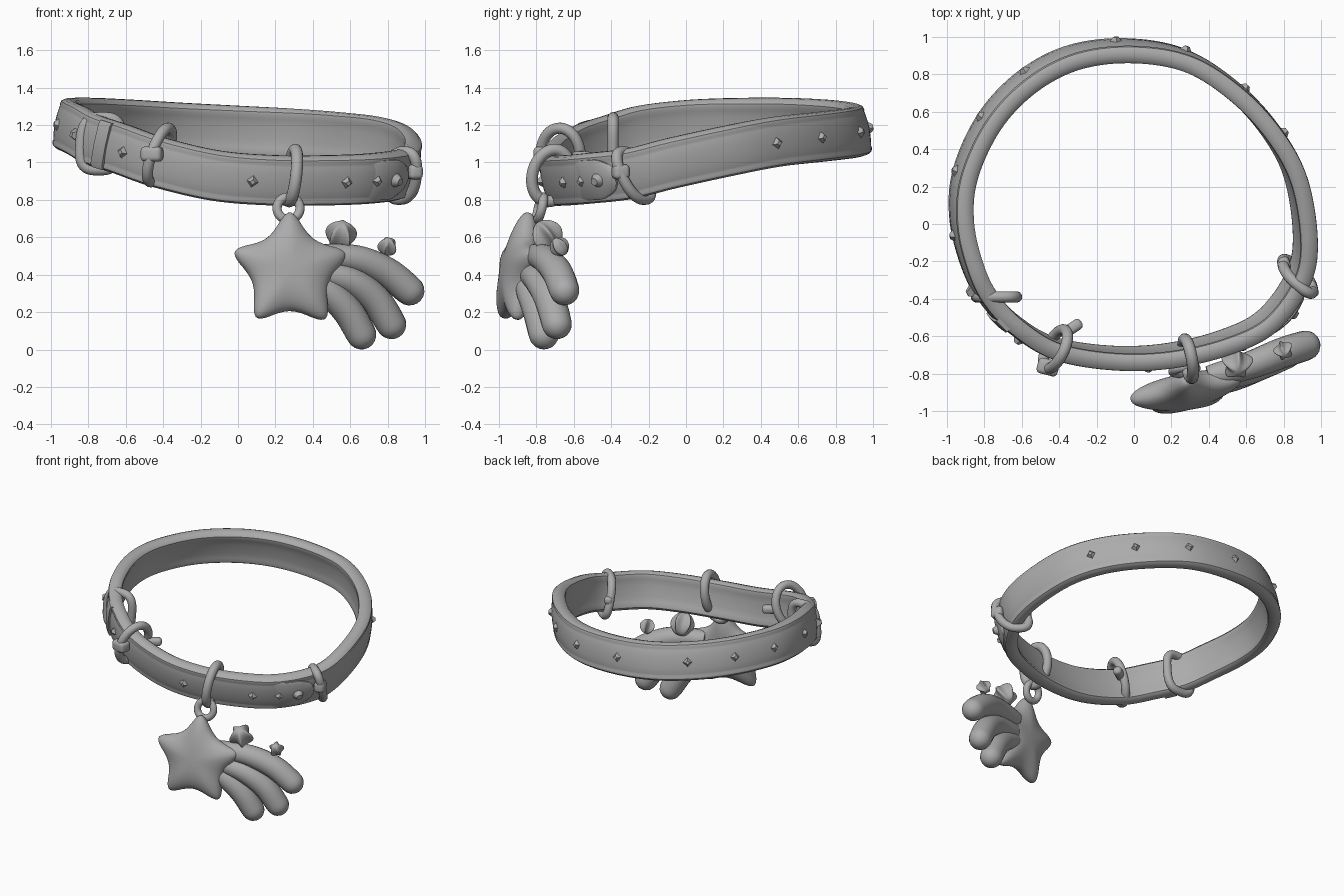
import bpy, bmesh, math
from mathutils import Vector, Matrix

if bpy.data.objects.get("Cube"):
    bpy.data.objects.remove(bpy.data.objects["Cube"])

grey = bpy.data.materials.new("plain grey")
grey.use_nodes = True
COLOUR = (0.41, 0.41, 0.41, 1)
grey.diffuse_color = COLOUR
grey.node_tree.nodes["Principled BSDF"].inputs["Base Color"].default_value = COLOUR
V = Vector
parts = []


def finish(name, bm):
    bmesh.ops.recalc_face_normals(bm, faces=bm.faces)
    mesh = bpy.data.meshes.new(name)
    bm.to_mesh(mesh)
    bm.free()
    mesh.materials.append(grey)
    ob = bpy.data.objects.new(name, mesh)
    bpy.context.collection.objects.link(ob)
    parts.append(ob)


def loft(name, rings, closed=False):
    """Skin a list of equal closed rings."""
    bm = bmesh.new()
    vs = [[bm.verts.new(p) for p in ring] for ring in rings]
    n = len(vs[0])
    for i in range(len(vs) - (0 if closed else 1)):
        a, b = vs[i], vs[(i + 1) % len(vs)]
        for j in range(n):
            k = (j + 1) % n
            bm.faces.new((a[j], a[k], b[k], b[j]))
    if not closed:
        bm.faces.new(vs[0])
        bm.faces.new(vs[-1])
    finish(name, bm)


def spline(pts, t, closed):
    """Catmull-Rom point at parameter t."""
    n, i = len(pts), math.floor(t)
    f = t - i

    def at(k):
        return pts[k % n] if closed else pts[max(0, min(n - 1, k))]
    a, b, c, d = (at(i + k) for k in (-1, 0, 1, 2))
    return (b * 2 + (c - a) * f + (a * 2 - b * 5 + c * 4 - d) * f * f
            + (b * 3 - a - c * 3 + d) * f ** 3) / 2


def tube(name, pts, radii, ref, closed=False, sides=14):
    rings, n = [], len(pts)
    for i, p in enumerate(pts):
        nxt = pts[(i + 1) % n] if closed else pts[min(i + 1, n - 1)]
        prv = pts[i - 1] if closed else pts[max(i - 1, 0)]
        t = (nxt - prv).normalized()
        s = t.cross(ref).normalized()
        w = s.cross(t)
        rings.append([p + (s * math.cos(q) + w * math.sin(q)) * radii[i]
                      for q in (math.tau * k / sides for k in range(sides))])
    loft(name, rings, closed)


def oval_ring(name, c, u, v, ru, rv, r, power=1.0, steps=40):
    u, v = V(u).normalized(), V(v).normalized()

    def sp(x):
        return math.copysign(abs(x) ** power, x)
    pts = [V(c) + u * ru * sp(math.cos(a)) + v * rv * sp(math.sin(a))
           for a in (math.tau * (k + 0.5) / steps for k in range(steps))]
    tube(name, pts, [r] * steps, u.cross(v), True)


# Collar centre line, running right, front, left, back
path = [V(p) for p in (
    (.915, -.08, .995), (.873, -.30, .94), (.71, -.52, .915), (.48, -.635, .905),
    (.18, -.705, .905), (-.12, -.715, .93), (-.42, -.665, 1.0), (-.62, -.55, 1.07),
    (-.77, -.40, 1.12), (-.86, -.23, 1.17), (-.92, .02, 1.2), (-.90, .27, 1.21),
    (-.77, .55, 1.21), (-.57, .76, 1.2), (-.32, .89, 1.185), (-.02, .925, 1.17),
    (.28, .87, 1.155), (.54, .70, 1.135), (.74, .48, 1.11), (.865, .24, 1.065))]
LEAN = V((.2, -.2, 1)).normalized()


def frame(t):
    """Centre, direction along the band, and outward direction."""
    p = spline(path, t, True)
    d = spline(path, t + .02, True) - spline(path, t - .02, True)
    out = LEAN.cross(d).normalized()
    return p, out.cross(LEAN), out


def nearest(x, y):
    return min((k / 40 for k in range(len(path) * 40)),
               key=lambda t: (spline(path, t, True).xy - V((x, y))).length)


def sweep(name, profile, stations, closed=False):
    """Carry a profile along the band; a station is (t, outward scale, height scale)."""
    rings = []
    for t, sa, sb in stations:
        p, d, out = frame(t)
        rings.append([p + out * a * sa + LEAN * b * sb for a, b in profile])
    loft(name, rings, closed)


# Band with softly rolled upper and lower rims
half = [(.056, 0), (.054, .045), (.049, .085), (.046, .095), (.049, .105), (.045, .121),
        (.028, .133), (0, .137), (-.028, .133), (-.044, .118), (-.046, .1), (-.040, .08), (-.037, .04)]
band = half + [(-.036, 0)] + [(a, -b) for a, b in reversed(half[1:])]
sweep("collar_band", band, [(k / 8, 1, 1) for k in range(len(path) * 8)], True)

# Overlapping strap end with rounded tip, and the strap keeper
slab = [(.03, -.1), (.058, -.1), (.068, -.085), (.074, 0), (.068, .085), (.058, .1), (.03, .1)]
t0, t1 = nearest(.88, -.36), nearest(.68, -.54)
ks = [k / 12 for k in range(13)]
sweep("strap_tip", slab, [(t0 + (t1 - t0) * k, 1 - .32 * k ** 3,
                           min(1.1, .35 + .85 * math.sqrt(min(1, 2 * k)))) for k in ks])
tk = nearest(-.69, -.48)
sweep("strap_keeper", slab, [(tk - .18 + .36 * k, .92, 1.3) for k in ks])


# Studs
def stud(name, x, y, sides, size, depth, turn=0.0):
    p, d, out = frame(nearest(x, y))
    rot = Matrix((d, LEAN, out)).transposed().to_4x4()
    bm = bmesh.new()
    bmesh.ops.create_cone(bm, cap_ends=True, segments=sides, radius1=size, radius2=size * .4,
                          depth=depth, matrix=Matrix.Translation(p + out * (.052 + depth * .4))
                          @ rot @ Matrix.Rotation(turn, 4, 'Z'))
    finish(name, bm)


for x, y in ((-.1, .95), (.27, .9), (.57, .7), (.78, .47), (-.57, .8), (-.8, .56), (-.93, .28),
             (-.95, -.06), (-.6, -.6), (.08, -.74), (.58, -.65), (.74, -.55)):
    stud("diamond_stud", x, y, 4, .037, .028)
stud("square_stud", -.84, -.34, 4, .045, .04, math.pi / 4)
stud("round_stud", .82, -.46, 20, .05, .055)

# Rings around the band
oval_ring("pendant_loop", (.29, -.72, .93), (.2, -1, -.05), (.12, .1, 1), .105, .14, .032)
oval_ring("left_loop", (-.42, -.67, 1.04), (-.42, -.9, -.1), (.3, -.1, 1), .115, .15, .03)
oval_ring("side_loop", (-.735, -.39, 1.1), (1, 0, 0), (.08, 0, 1), .105, .14, .03, .65)
oval_ring("buckle_loop", (.875, -.28, .93), (.75, -.6, 0), (.1, -.45, 1), .1, .14, .03, .8)
oval_ring("link_ring", (.27, -.78, .755), (1, .15, 0), (0, .25, 1), .062, .062, .025)


# Wrapped beads on the loops
def bead(name, c, size, yaw):
    bm = bmesh.new()
    bmesh.ops.create_cube(bm, size=1)
    bmesh.ops.scale(bm, vec=size, verts=bm.verts)
    bmesh.ops.bevel(bm, geom=bm.edges[:], offset=.024, segments=4, affect='EDGES', profile=.5)
    bmesh.ops.transform(bm, verts=bm.verts, matrix=Matrix.Translation(c) @ Matrix.Rotation(yaw, 4, 'Z'))
    finish(name, bm)


bead("left_bead", (-.46, -.765, 1.045), (.115, .085, .08), -.25)
bead("left_inner_bead", (-.335, -.56, 1.03), (.13, .06, .06), .6)
bead("buckle_bead", (.945, -.35, .95), (.075, .09, .08), .3)
bead("buckle_inner_bead", (.805, -.215, .93), (.06, .08, .06), .3)


# Puffy stars
def star(name, c, outer, inner, edge, dome, yaw, pitch, roll):
    pts = [V((math.sin(a), math.cos(a))) * (inner if k % 2 else outer)
           for k, a in ((k, math.pi * k / 5) for k in range(10))]
    for cut in (.2, .25, .25):
        nxt = pts[1:] + pts[:1]
        pts = [q for a, b in zip(pts, nxt) for q in (a.lerp(b, cut), a.lerp(b, 1 - cut))]
    m = (Matrix.Translation(c) @ Matrix.Rotation(yaw, 4, 'Z')
         @ Matrix.Rotation(pitch, 4, 'X') @ Matrix.Rotation(roll, 4, 'Y'))
    rings, n = [], 12
    for k in range(2 * n + 1):
        ang = math.pi * (k + .1) / (2 * n + .2)
        f, side = math.sin(ang) ** .65, math.cos(ang)
        ring = []
        for p in pts:
            q = p * f
            h = edge * math.copysign(abs(side) ** .8, side)
            h += dome * side * max(0, 1 - (q.length / outer) ** 2)
            ring.append(m @ V((q.x, -h, q.y)))
        rings.append(ring)
    loft(name, rings)


star("star_pendant", (.28, -.895, .42), .355, .2, .056, .035, .2, -.17, .02)
star("small_star", (.55, -.745, .61), .1, .05, .04, .045, .2, -.95, .25)
star("tiny_star", (.8, -.675, .55), .062, .03, .026, .026, .2, -.95, -.2)


# Curved tails with rounded ends
def tail(name, ctrl):
    ctrl = [V(p) for p in ctrl]
    pts = [spline(ctrl, k / 6, False) for k in range(18)] + [ctrl[-1]]
    radii = [.062 + .02 * math.sin(math.pi * .65 * k / 18) for k in range(19)]
    d, end, r = (pts[-1] - pts[-2]).normalized(), pts[-1], radii[-1]
    for a in (.3, .6, .9, 1.2, 1.45):
        pts.append(end + d * r * math.sin(a))
        radii.append(r * math.cos(a))
    tube(name, pts, radii, V((0, 1, 0)), sides=18)


tail("upper_tail", ((.40, -.82, .50), (.62, -.755, .485), (.79, -.69, .415), (.917, -.65, .315)))
tail("middle_tail", ((.40, -.84, .41), (.59, -.79, .37), (.73, -.73, .27), (.82, -.69, .135)))
tail("lower_tail", ((.38, -.86, .36), (.49, -.83, .30), (.59, -.79, .20), (.66, -.76, .08)))

# Smooth shading with crisp creases
bpy.ops.object.select_all(action='DESELECT')
for ob in parts:
    ob.select_set(True)
bpy.context.view_layer.objects.active = parts[0]
bpy.ops.object.shade_smooth_by_angle(angle=math.radians(40))
